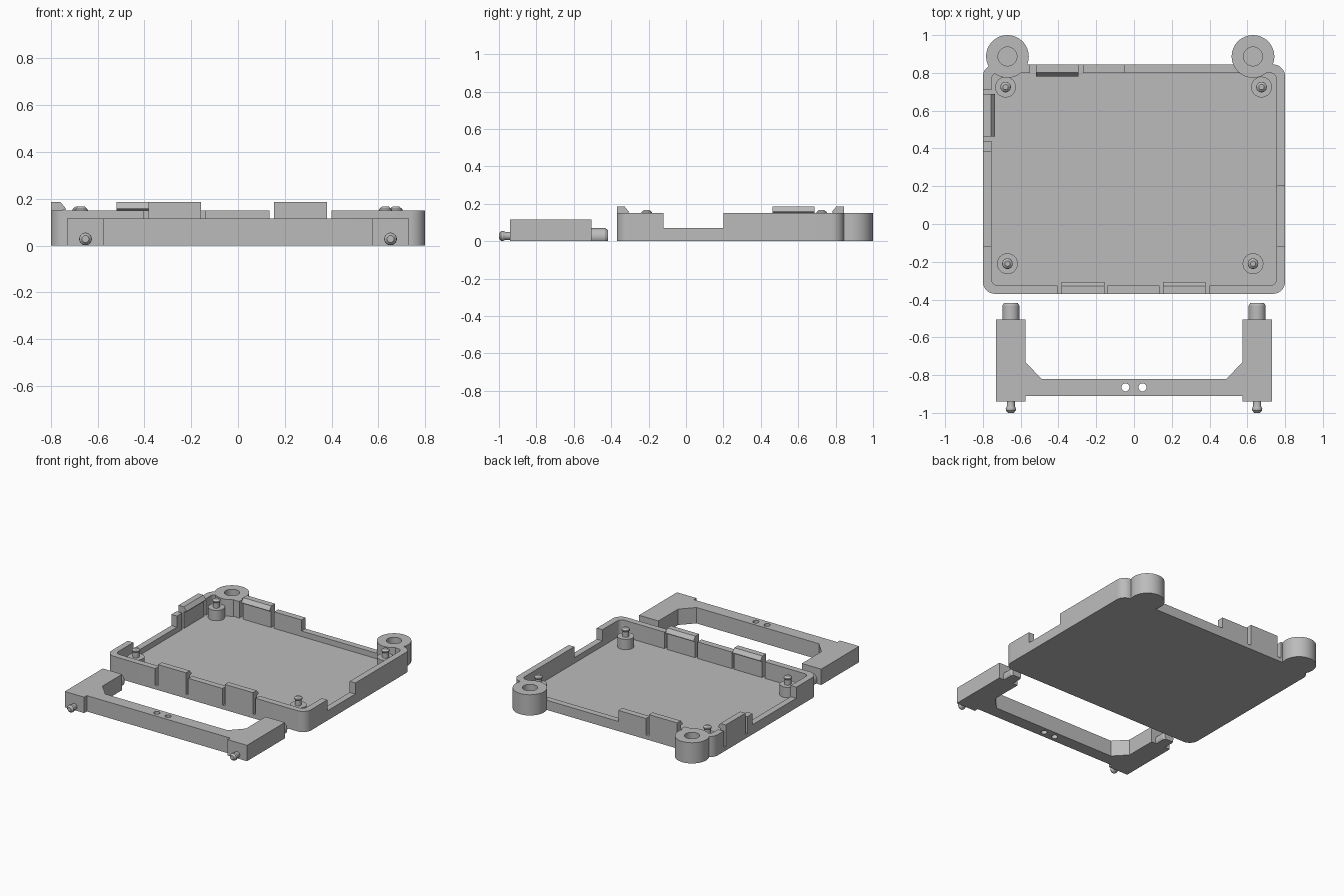
import bpy, bmesh, math
from mathutils import Matrix, Vector

if "Cube" in bpy.data.objects:
    bpy.data.objects.remove(bpy.data.objects["Cube"])

grey = bpy.data.materials.new("plain_grey")
grey.diffuse_color = (0.5, 0.5, 0.5, 1)
grey.use_nodes = True
grey.node_tree.nodes["Principled BSDF"].inputs["Base Color"].default_value = grey.diffuse_color


def finish(name, bm, smooth=False):
    bmesh.ops.recalc_face_normals(bm, faces=bm.faces)
    me = bpy.data.meshes.new(name)
    bm.to_mesh(me)
    bm.free()
    me.materials.append(grey)
    ob = bpy.data.objects.new(name, me)
    bpy.context.collection.objects.link(ob)
    if smooth:
        shade(ob)
    return ob


def shade(ob):
    bpy.ops.object.select_all(action='DESELECT')
    bpy.context.view_layer.objects.active = ob
    ob.select_set(True)
    bpy.ops.object.shade_smooth_by_angle(angle=math.radians(30))


def prism(name, pts, z0, z1, mat=None):
    """Extrude a flat outline from z0 to z1."""
    bm = bmesh.new()
    f = bm.faces.new([bm.verts.new((x, y, z0)) for x, y in pts])
    ext = bmesh.ops.extrude_face_region(bm, geom=[f])["geom"]
    for v in ext:
        if isinstance(v, bmesh.types.BMVert):
            v.co.z = z1
    if mat:
        bm.transform(mat)
    return finish(name, bm)


def box(name, x0, x1, y0, y1, z0, z1):
    return prism(name, [(x0, y0), (x1, y0), (x1, y1), (x0, y1)], z0, z1)


def lathe(name, profile, mat, n=32, clip_floor=False):
    """Revolve (radius, height) points around z, capped at both ends."""
    bm = bmesh.new()
    rings = [[bm.verts.new((r * math.cos(2 * math.pi * i / n),
                            r * math.sin(2 * math.pi * i / n), z))
              for i in range(n)] for r, z in profile]
    for a, b in zip(rings, rings[1:]):
        for i in range(n):
            j = (i + 1) % n
            bm.faces.new((a[i], a[j], b[j], b[i]))
    bm.faces.new(rings[0])
    bm.faces.new(rings[-1])
    bm.transform(mat)
    if clip_floor:
        bmesh.ops.bisect_plane(bm, geom=bm.verts[:] + bm.edges[:] + bm.faces[:],
                               plane_co=(0, 0, 0), plane_no=(0, 0, 1), clear_inner=True)
        bmesh.ops.holes_fill(bm, edges=[e for e in bm.edges if e.is_boundary])
    return finish(name, bm, True)


def boolean(ob, other, op='DIFFERENCE'):
    mod = ob.modifiers.new("cut", 'BOOLEAN')
    mod.operation, mod.solver, mod.object = op, 'EXACT', other
    bpy.context.view_layer.objects.active = ob
    bpy.ops.object.modifier_apply(modifier=mod.name)
    bpy.data.objects.remove(other)


def rounded(x0, x1, y0, y1, r, n=8):
    pts = []
    corners = [(x1 - r, y1 - r), (x0 + r, y1 - r), (x0 + r, y0 + r), (x1 - r, y0 + r)]
    for k, (cx, cy) in enumerate(corners):
        for i in range(n + 1):
            a = math.pi / 2 * (k + i / n)
            pts.append((cx + r * math.cos(a), cy + r * math.sin(a)))
    return pts


X, Y0, Y1, H, FLOOR, WALL = 0.8, -0.37, 0.845, 0.15, 0.03, 0.045
move = Matrix.Translation

# Tray with rounded corners and an open cavity
tray = prism("tray", rounded(-X, X, Y0, Y1, 0.065), 0, H)
boolean(tray, prism("cavity", rounded(-X + WALL, X - WALL, Y0 + WALL, Y1 - WALL, 0.035),
                    FLOOR, 0.3))

# Wall openings: clip slots reach the floor, connector openings stop at 0.07
gaps = [("front", -0.405, -0.14, FLOOR), ("front", 0.135, 0.40, FLOOR),
        ("back", -0.55, -0.27, FLOOR), ("back", -0.05, 0.60, 0.07),
        ("left", 0.44, 0.71, FLOOR), ("left", -0.12, 0.38, 0.07),
        ("right", -0.12, 0.20, 0.07)]
for side, a, b, z in gaps:
    x0, x1, y0, y1 = {"front": (a, b, Y0 - 0.1, Y0 + 0.06),
                      "back": (a, b, Y1 - 0.06, Y1 + 0.1),
                      "left": (-X - 0.1, -X + 0.06, a, b),
                      "right": (X - 0.06, X + 0.1, a, b)}[side]
    boolean(tray, box("gap", x0, x1, y0, y1, z, 0.3))

# Round ears with blind sockets at the back corners
for x in (-0.67, 0.63):
    boolean(tray, lathe("ear", [(0.113, 0), (0.113, H)], move((x, 0.887, 0)), 48), 'UNION')
    boolean(tray, lathe("socket", [(0.05, FLOOR), (0.05, 0.3)], move((x, 0.887, 0))))
shade(tray)

# Snap clips: wall tabs with an inward hook
hook = [(0, FLOOR), (WALL, FLOOR), (WALL, 0.15), (0.064, 0.153), (0.064, 0.158),
        (0.042, 0.185), (0, 0.185)]
stand = Matrix(((0, 0, 1, 0), (1, 0, 0, 0), (0, 1, 0, 0), (0, 0, 0, 1)))
for name, x, y, turn in [("front_clip_left", -0.27, Y0, 0), ("front_clip_right", 0.267, Y0, 0),
                         ("back_clip", -0.4075, Y1, 180), ("left_clip", -X, 0.575, -90)]:
    prism(name, hook, -0.1125, 0.1125,
          move((x, y, 0)) @ Matrix.Rotation(math.radians(turn), 4, 'Z') @ stand)

# Standoff posts with snap pins
post = [(0.055, 0.025), (0.055, 0.105), (0.022, 0.105), (0.022, 0.14),
        (0.028, 0.15), (0.027, 0.156), (0.014, 0.167)]
for i, (x, y) in enumerate([(-0.68, 0.725), (0.675, 0.725), (-0.67, -0.21), (0.63, -0.21)]):
    lathe(f"standoff_{i + 1}", post, move((x, y, 0)))

# Separate U-shaped frame with two through holes in its bar
half = [(0.49, -0.82), (0.575, -0.73), (0.575, -0.505), (0.73, -0.505),
        (0.73, -0.94), (0.575, -0.94), (0.575, -0.91)]
frame = prism("frame", half + [(-x, y) for x, y in reversed(half)], 0, 0.115)
for x in (-0.045, 0.045):
    boolean(frame, lathe("hole", [(0.021, -0.1), (0.021, 0.3)], move((x, -0.865, 0)), 24))
shade(frame)

# Pegs on both ends of the frame legs
to_back = Matrix.Rotation(math.radians(-90), 4, 'X')
to_front = Matrix.Rotation(math.radians(90), 4, 'X')
for s, side in ((-1, "left"), (1, "right")):
    lathe(f"back_peg_{side}", [(0.045, -0.01), (0.045, 0.073), (0.036, 0.087)],
          move((s * 0.652, -0.505, 0.025)) @ to_back, clip_floor=True)
    lathe(f"front_peg_{side}", [(0.021, -0.01), (0.021, 0.025), (0.027, 0.038),
                                (0.026, 0.048), (0.015, 0.06)],
          move((s * 0.652, -0.94, 0.028)) @ to_front)
